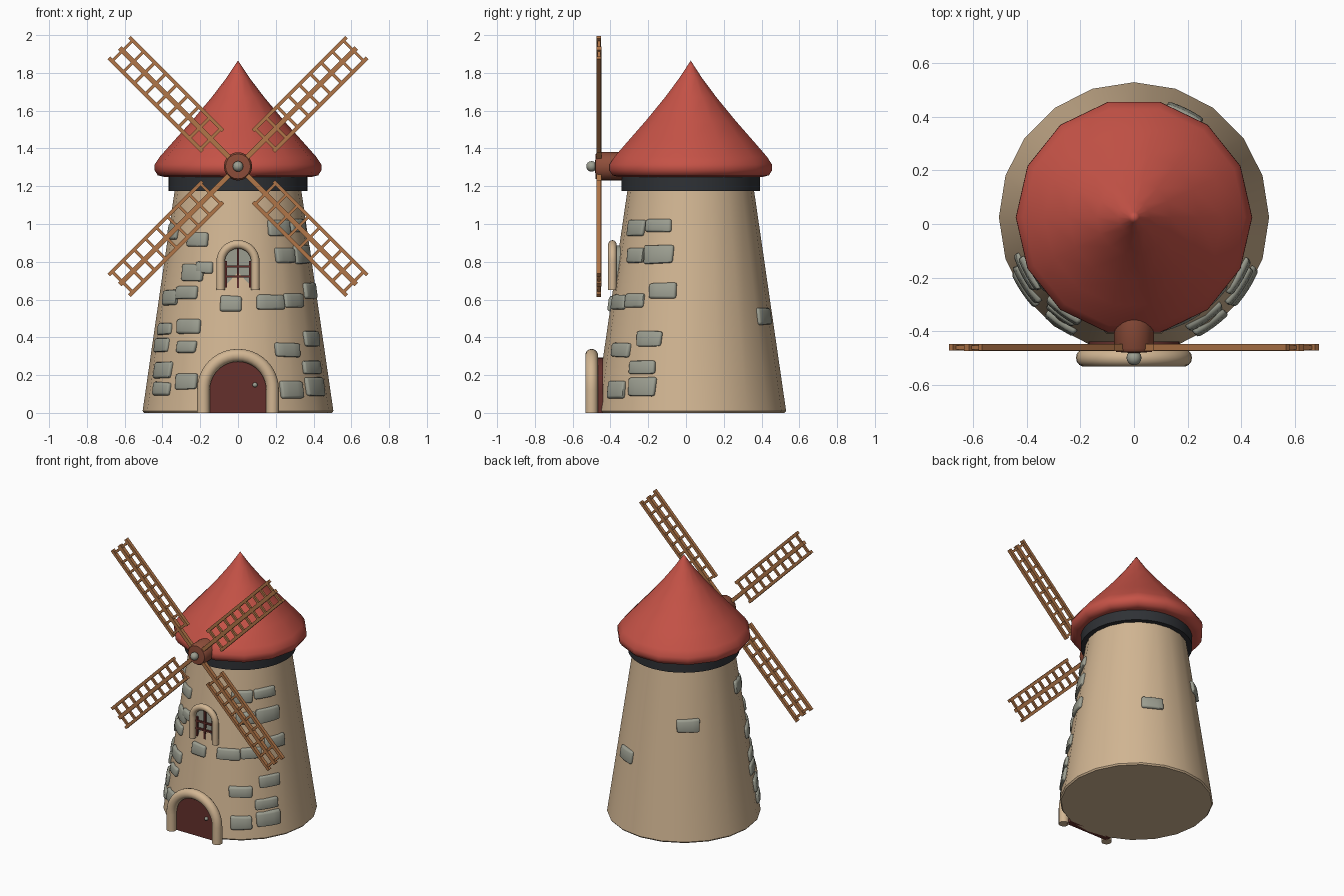
import bpy, bmesh, math, random
from math import sin, cos, pi, radians
from mathutils import Matrix, Vector

if "Cube" in bpy.data.objects:
    bpy.data.objects.remove(bpy.data.objects["Cube"])

random.seed(4)
CY = 0.025  # tower axis


def mat(name, c):
    m = bpy.data.materials.new(name)
    m.diffuse_color = (*c, 1)
    m.use_nodes = True
    m.node_tree.nodes["Principled BSDF"].inputs["Base Color"].default_value = m.diffuse_color
    return m


TAN = mat("tan_plaster", (0.64, 0.465, 0.29))
RED = mat("roof_red", (0.56, 0.085, 0.062))
WOOD = mat("sail_wood", (0.44, 0.18, 0.065))
HUB = mat("hub_brown", (0.27, 0.075, 0.042))
DOOR = mat("door_maroon", (0.13, 0.03, 0.025))
BLACK = mat("collar_black", (0.028, 0.031, 0.036))
STONE = mat("stone_grey", (0.33, 0.34, 0.28))


def finish(bm, name, material, angle=35):
    bmesh.ops.recalc_face_normals(bm, faces=bm.faces)
    me = bpy.data.meshes.new(name)
    bm.to_mesh(me)
    bm.free()
    me.materials.append(material)
    me.shade_smooth()
    me.set_sharp_from_angle(angle=radians(angle))
    ob = bpy.data.objects.new(name, me)
    bpy.context.collection.objects.link(ob)
    return ob


def lathe(name, profile, sides, material, m=Matrix.Translation((0, CY, 0)), start=0, angle=35):
    """Spin (radius, height) points; a zero radius closes to a pole."""
    bm = bmesh.new()
    rings = []
    for r, z in profile:
        n = sides if r > 1e-6 else 1
        rings.append([bm.verts.new(m @ Vector((r * cos(start + 2 * pi * i / sides),
                                               r * sin(start + 2 * pi * i / sides), z)))
                      for i in range(n)])
    for a, b in zip(rings, rings[1:]):
        for i in range(sides):
            j = (i + 1) % sides
            q = [a[i % len(a)], a[j % len(a)], b[j % len(b)], b[i % len(b)]]
            bm.faces.new(list(dict.fromkeys(q)))
    return finish(bm, name, material, angle)


def box(bm, size, m):
    bmesh.ops.create_cube(bm, size=1, matrix=m @ Matrix.Diagonal((*size, 1)))


def arch_path(r, z0, zc, n=20):
    """Points (x, z, normal) of an upright arch: leg, half circle, leg."""
    pts = [(r, z0, 1, 0)]
    pts += [(r * cos(pi * i / n), zc + r * sin(pi * i / n), cos(pi * i / n), sin(pi * i / n))
            for i in range(n + 1)]
    return pts + [(-r, z0, -1, 0)]


def arch_tube(name, r, z0, zc, y, rt, material, k=14):
    bm = bmesh.new()
    rings = [[bm.verts.new((x + nx * rt * cos(2 * pi * i / k), y + rt * sin(2 * pi * i / k),
                            z + nz * rt * cos(2 * pi * i / k))) for i in range(k)]
             for x, z, nx, nz in arch_path(r, z0, zc)]
    for a, b in zip(rings, rings[1:]):
        for i in range(k):
            bm.faces.new((a[i], a[(i + 1) % k], b[(i + 1) % k], b[i]))
    bm.faces.new(rings[0])
    bm.faces.new(rings[-1])
    return finish(bm, name, material, 50)


def arch_panel(name, r, z0, zc, y0, y1, material):
    bm = bmesh.new()
    f = bm.faces.new([bm.verts.new((x, y0, z)) for x, z, _, _ in arch_path(r, z0, zc)])
    g = bmesh.ops.extrude_face_region(bm, geom=[f])
    bmesh.ops.translate(bm, vec=(0, y1 - y0, 0),
                        verts=[v for v in g["geom"] if isinstance(v, bmesh.types.BMVert)])
    return finish(bm, name, material)


# tower, collar and roof
lathe("tower", [(0, 0), (0.497, 0), (0.505, 0.01), (0.332, 1.2), (0, 1.2)], 20, TAN)
lathe("collar", [(0.32, 1.175), (0.367, 1.175), (0.367, 1.252), (0.32, 1.252)], 40, BLACK)
lathe("roof", [(0, 1.25), (0.395, 1.25), (0.425, 1.258), (0.442, 1.285), (0.441, 1.315),
               (0.415, 1.355), (0.335, 1.445), (0.245, 1.545), (0.14, 1.67),
               (0.06, 1.775), (0.02, 1.835), (0, 1.865)], 14, RED, angle=60)

# door
arch_tube("door_frame", 0.183, 0.0, 0.122, -0.5, 0.034, TAN)
arch_panel("door", 0.17, 0.0, 0.122, -0.487, -0.44, DOOR)
FRONT = Matrix.Rotation(pi / 2, 4, 'X')  # local z points to -y
BALL = [(sin(pi * i / 8), -cos(pi * i / 8)) for i in range(9)]
BALL[0], BALL[8] = (0, -1), (0, 1)


def ball(name, c, r):
    lathe(name, [(a * r, b * r) for a, b in BALL], 16, STONE, Matrix.Translation(c) @ FRONT, angle=60)


ball("door_knob", (0.09, -0.492, 0.148), 0.013)

# window
arch_tube("window_frame", 0.092, 0.65, 0.80, -0.39, 0.0225, TAN)
arch_panel("window_glass", 0.085, 0.655, 0.80, -0.373, -0.34, STONE)
bm = bmesh.new()
box(bm, (0.013, 0.02, 0.21), Matrix.Translation((0, -0.375, 0.765)))
for z in (0.775, 0.722):
    box(bm, (0.16, 0.02, 0.012), Matrix.Translation((0, -0.375, z)))
for x in (-0.063, 0.063):
    box(bm, (0.012, 0.02, 0.14), Matrix.Translation((x, -0.375, 0.735)))
finish(bm, "window_bars", DOOR)

# stones on the wall: angle from the front, height, width, height of stone
STONES = [(-35, .918, .128, .07), (-27, .77, .1, .06), (-37.6, .743, .14, .09),
          (-41.7, .637, .15, .07), (-59.7, .61, .14, .08), (-5, .578, .115, .085),
          (24.5, .589, .16, .075), (44.7, .594, .14, .075), (68.7, .647, .145, .085),
          (-37, .456, .15, .075), (-62, .446, .14, .06), (-63.7, .36, .15, .07),
          (-37, .35, .125, .065), (-58, .228, .16, .09), (-56.5, .127, .15, .07),
          (-34.7, .165, .13, .08), (35.3, .334, .155, .075), (60.6, .393, .15, .075),
          (56.6, .239, .16, .07), (57.6, .138, .165, .1), (35.8, .122, .14, .09),
          (40.5, .833, .125, .08), (63.6, .838, .165, .095), (36.8, .98, .14, .085),
          (62, .99, .15, .07), (-70, .96, .12, .09), (154, .51, .145, .09), (219, .8, .15, .085)]
stones = bmesh.new()
for deg, z, w, h in STONES:
    bm = bmesh.new()
    box(bm, (w, 0.036, h), Matrix())
    for v in bm.verts:
        v.co.x += random.uniform(-.005, .005)
        v.co.z += random.uniform(-.005, .005)
    bmesh.ops.bevel(bm, geom=bm.edges[:], offset=0.012, segments=2, profile=0.5, affect='EDGES')
    for t in (-0.2, 0, 0.2):
        bmesh.ops.bisect_plane(bm, geom=bm.verts[:] + bm.edges[:] + bm.faces[:],
                               plane_co=(t * w, 0, 0), plane_no=(1, 0, 0))
    for v in bm.verts:  # wrap around the cone
        zz = z + v.co.z
        r = 0.505 - 0.1445 * zz
        a = radians(deg) + v.co.x / r
        r += v.co.y - 0.002
        v.co = (r * sin(a), CY - r * cos(a), zz)
    me = bpy.data.meshes.new("stone_part")
    bm.to_mesh(me)
    bm.free()
    stones.from_mesh(me)
    bpy.data.meshes.remove(me)
finish(stones, "wall_stones", STONE, 50)

# hub with pin
HZ = 1.305
lathe("hub", [(0, 0.34), (0.075, 0.34), (0.075, 0.465), (0.066, 0.478), (0, 0.483)], 20, HUB,
      Matrix.Translation((0, 0, HZ)) @ FRONT)
ball("hub_pin", (0, -0.5, HZ), 0.028)

# four lattice sails
for k, name in enumerate(("upper_right", "lower_right", "lower_left", "upper_left")):
    M = Matrix.Translation((0, -0.461, HZ)) @ Matrix.Rotation(radians(45 + 90 * k), 4, 'Y')
    bm = bmesh.new()
    box(bm, (0.026, 0.026, 0.86), M @ Matrix.Translation((0, 0, 0.455)))
    for x in (-0.077, 0.077):
        box(bm, (0.02, 0.024, 0.70), M @ Matrix.Translation((x, 0, 0.54)))
    for i in range(9):
        box(bm, (0.168, 0.015, 0.016), M @ Matrix.Translation((0, 0, 0.205 + 0.0825 * i)))
    finish(bm, "sail_" + name, WOOD)
